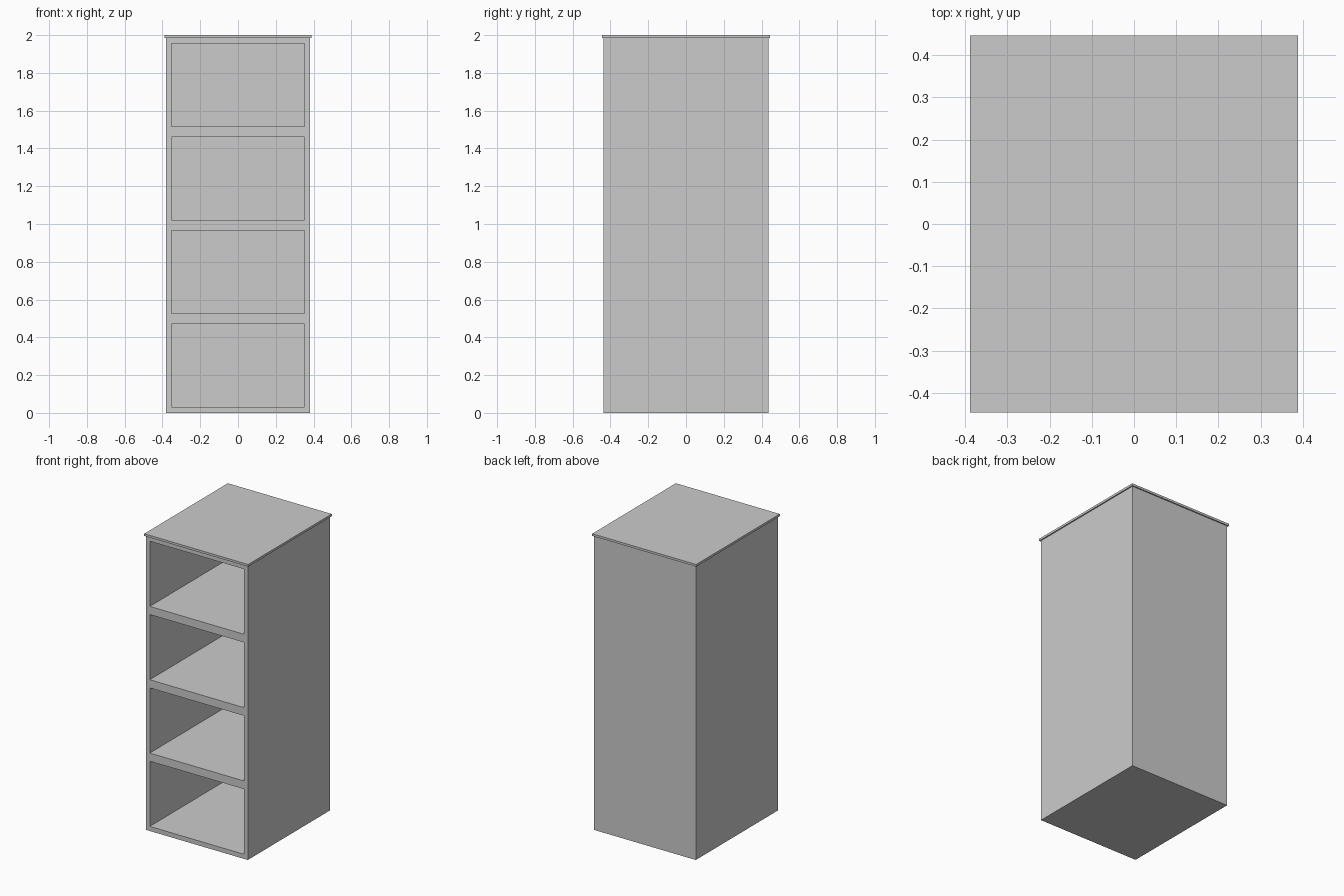
import bpy

cube = bpy.data.objects.get("Cube")
if cube:
    bpy.data.objects.remove(cube, do_unlink=True)

# Single grey finish
grey = bpy.data.materials.new("light_grey")
grey.use_nodes = True
colour = (0.6, 0.6, 0.6, 1)
grey.diffuse_color = colour
grey.node_tree.nodes["Principled BSDF"].inputs["Base Color"].default_value = colour


def box(name, low, high):
    """Add an axis-aligned box spanning two corners."""
    centre = [(a + b) / 2 for a, b in zip(low, high)]
    bpy.ops.mesh.primitive_cube_add(size=1, location=centre)
    obj = bpy.context.object
    obj.name = name
    obj.scale = [b - a for a, b in zip(low, high)]
    bpy.ops.object.transform_apply(location=True, rotation=False, scale=True)
    obj.data.materials.append(grey)
    return obj


HALF_W, HALF_D, BODY_TOP = 0.38, 0.438, 1.985
WALL, LIP = 0.028, 0.008
BAY_HEIGHT, BAY_STEP, BAY_COUNT = 0.44, 0.495, 4

# Cabinet carcass
carcass = box("cabinet_body", (-HALF_W, -HALF_D, 0), (HALF_W, HALF_D, BODY_TOP))

# Four open bays cut from the front, leaving a back panel
inner = HALF_W - WALL
for i in range(BAY_COUNT):
    base = 0.031 + i * BAY_STEP
    cutter = box(f"bay_cutter_{i + 1}", (-inner, -HALF_D - 0.1, base),
                 (inner, HALF_D - WALL, base + BAY_HEIGHT))
    cut = carcass.modifiers.new(f"bay_{i + 1}", "BOOLEAN")
    cut.operation = "DIFFERENCE"
    cut.solver = "EXACT"
    cut.object = cutter
    bpy.context.view_layer.objects.active = carcass
    bpy.ops.object.modifier_apply(modifier=cut.name)
    bpy.data.objects.remove(cutter, do_unlink=True)

# Thin overhanging top
box("top_panel", (-HALF_W - LIP, -HALF_D - LIP, BODY_TOP),
    (HALF_W + LIP, HALF_D + LIP, 2))
